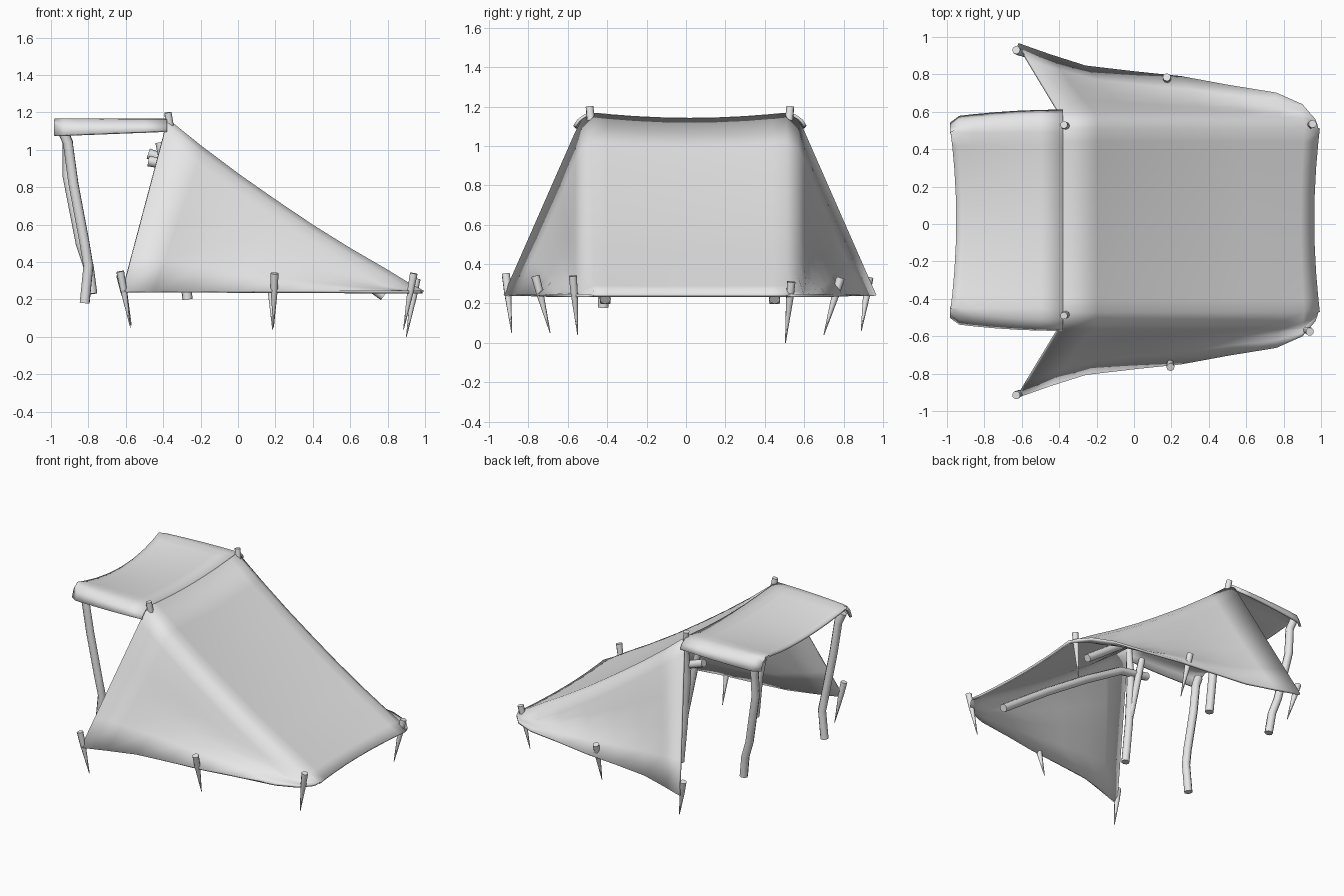
import bpy, math
from mathutils import Vector

if "Cube" in bpy.data.objects:
    bpy.data.objects.remove(bpy.data.objects["Cube"])

CY = 0.02      # centre line of the shelter
HEM = 0.24     # height of the ground hem

mat = bpy.data.materials.new("plain_grey")
mat.diffuse_color = (0.8, 0.8, 0.8, 1)
mat.use_nodes = True
mat.node_tree.nodes["Principled BSDF"].inputs["Base Color"].default_value = mat.diffuse_color


def finish(ob, angle=40):
    ob.data.materials.clear()
    ob.data.materials.append(mat)
    bpy.ops.object.select_all(action='DESELECT')
    ob.select_set(True)
    bpy.context.view_layer.objects.active = ob
    bpy.ops.object.shade_smooth_by_angle(angle=math.radians(angle))


def sheet(name, rows, thickness=0.016):
    """Cloth from half rows (hem to centre), mirrored across the centre line."""
    full = []
    for half in rows:
        left = [(x, CY - y, z) for x, y, z in half]
        right = [(x, CY + y, z) for x, y, z in reversed(half[:-1])]
        full.append(left + right)
    n = len(full[0])
    faces = [(r * n + c, r * n + c + 1, (r + 1) * n + c + 1, (r + 1) * n + c)
             for r in range(len(full) - 1) for c in range(n - 1)]
    me = bpy.data.meshes.new(name)
    me.from_pydata([p for row in full for p in row], [], faces)
    ob = bpy.data.objects.new(name, me)
    bpy.context.collection.objects.link(ob)
    finish(ob)
    mod = ob.modifiers.new("thickness", 'SOLIDIFY')
    mod.thickness = thickness
    mod.offset = 0
    return ob


def pole(name, pts, radii, res=2):
    """Round pole or tapered peg through the given points."""
    cu = bpy.data.curves.new(name, 'CURVE')
    cu.dimensions = '3D'
    cu.bevel_depth = 1
    cu.bevel_resolution = res
    cu.use_fill_caps = True
    sp = cu.splines.new('POLY')
    sp.points.add(len(pts) - 1)
    for p, co, r in zip(sp.points, pts, radii):
        p.co = (*co, 1)
        p.radius = r
    ob = bpy.data.objects.new(name, cu)
    bpy.context.collection.objects.link(ob)
    bpy.ops.object.select_all(action='DESELECT')
    ob.select_set(True)
    bpy.context.view_layer.objects.active = ob
    bpy.ops.object.convert(target='MESH')
    finish(bpy.context.view_layer.objects.active, 50)


# Main cloth: sloping roof, rounded shoulders and flared sides
# each row: roof x, roof z, hem x, hem half width
profile = [(-0.38, 1.16, -0.62, 0.94), (-0.20, 1.015, -0.45, 0.88),
           (0.0, 0.865, -0.26, 0.82), (0.2, 0.725, 0.0, 0.79),
           (0.4, 0.59, 0.25, 0.765), (0.6, 0.465, 0.5, 0.72),
           (0.78, 0.36, 0.76, 0.68), (0.9, 0.285, 0.9, 0.62),
           (0.98, 0.24, 0.97, 0.54)]
rows = []
for i, (xr, zr, xh, yh) in enumerate(profile):
    t = i / (len(profile) - 1)
    hem = Vector((xh, yh, HEM))
    low = Vector((xr - 0.02 * (1 - t), min(0.575, yh - 0.03), max(HEM, zr - 0.09)))
    half = []
    for k in range(4):
        p = hem.lerp(low, k / 4)
        p.y -= 0.03 * math.sin(math.pi * k / 4) * math.sin(math.pi * t)
        half.append(tuple(p))
    half.append(tuple(low))
    half.append((xr - 0.005 * (1 - t), min(0.545, yh - 0.05), max(HEM, zr - 0.03)))
    for y in (0.49, 0.42, 0.28, 0.14, 0.0):
        dip = 1 - (y / 0.49) ** 2
        x = xr - (0.03 * dip - 0.01) * t ** 4
        half.append((x, y, zr - 0.025 * dip * (1 - t)))
    rows.append(half)
sheet("main_cloth", rows)

# Front canopy with folded side flaps and a sagging middle
rows = []
for t in (0, 0.2, 0.4, 0.6, 0.8, 0.92, 1.0):
    x = -0.38 - 0.60 * t
    pinch = 0.04 * t ** 2 + (0.03 if t == 1 else 0)
    half = [(x, 0.585 - pinch, 1.10 - 0.025 * t),
            (x, 0.565 - pinch, 1.13),
            (x, 0.53 - pinch, 1.155)]
    for y in (0.47, 0.40, 0.28, 0.14, 0.0):
        dip = 1 - (y / 0.47) ** 2
        half.append((x + 0.03 * dip * t ** 3, y, 1.16 - dip * (0.025 + 0.035 * t)))
    rows.append(half)
sheet("canopy_cloth", rows)

# Bent canopy legs
R = 0.028
pole("canopy_leg_front", [(-0.94, -0.46, 1.11), (-0.91, -0.45, 1.04), (-0.88, -0.44, 0.82),
                          (-0.82, -0.43, 0.5), (-0.80, -0.42, 0.38), (-0.82, -0.42, 0.18)],
     [R] * 6)
pole("canopy_leg_back", [(-0.94, 0.51, 1.11), (-0.91, 0.51, 1.04), (-0.91, 0.50, 0.86),
                         (-0.84, 0.47, 0.5), (-0.80, 0.46, 0.38), (-0.78, 0.45, 0.23)],
     [R] * 6)

for s, side in ((-1, "front"), (1, "back")):
    # Forked ridge legs poking through the cloth
    pole("ridge_leg_" + side,
         [(-0.375, CY + s * 0.51, 1.20), (-0.36, CY + s * 0.50, 1.10),
          (-0.35, CY + s * 0.47, 0.85), (-0.30, CY + s * 0.43, 0.5),
          (-0.27, CY + s * 0.43, 0.20)], [0.02, 0.022, R, R, R])
    pole("ridge_fork_" + side,
         [(-0.42, CY + s * 0.44, 1.04), (-0.40, CY + s * 0.44, 0.95),
          (-0.31, CY + s * 0.43, 0.55)], [0.022, 0.024, 0.022])
    # Rafters under the sloping roof
    pole("rafter_" + side,
         [(-0.48, CY + s * 0.46, 0.96 + 0.02 * s), (-0.25, CY + s * 0.46, 0.90),
          (0.05, CY + s * 0.45, 0.72), (0.4, CY + s * 0.44, 0.49),
          (0.78, CY + s * 0.43, 0.22)], [R] * 5)

# Ground pegs: top x, y, z, then tip x, y, z
pegs = [(-0.63, -0.915, 0.35, -0.575, -0.885, 0.05), (0.195, -0.765, 0.34, 0.19, -0.69, 0.05),
        (0.94, -0.575, 0.34, 0.885, -0.55, 0.04), (0.955, 0.535, 0.31, 0.90, 0.505, 0.0),
        (0.175, 0.785, 0.33, 0.185, 0.70, 0.04), (-0.63, 0.93, 0.33, -0.57, 0.89, 0.06)]
for i, p in enumerate(pegs):
    top, tip = Vector(p[:3]), Vector(p[3:])
    a, b = top.lerp(tip, 0.30), top.lerp(tip, 0.34)
    pole(f"peg_{i + 1}", [top, a, b, tip], [0.022, 0.019, 0.018, 0.002])
